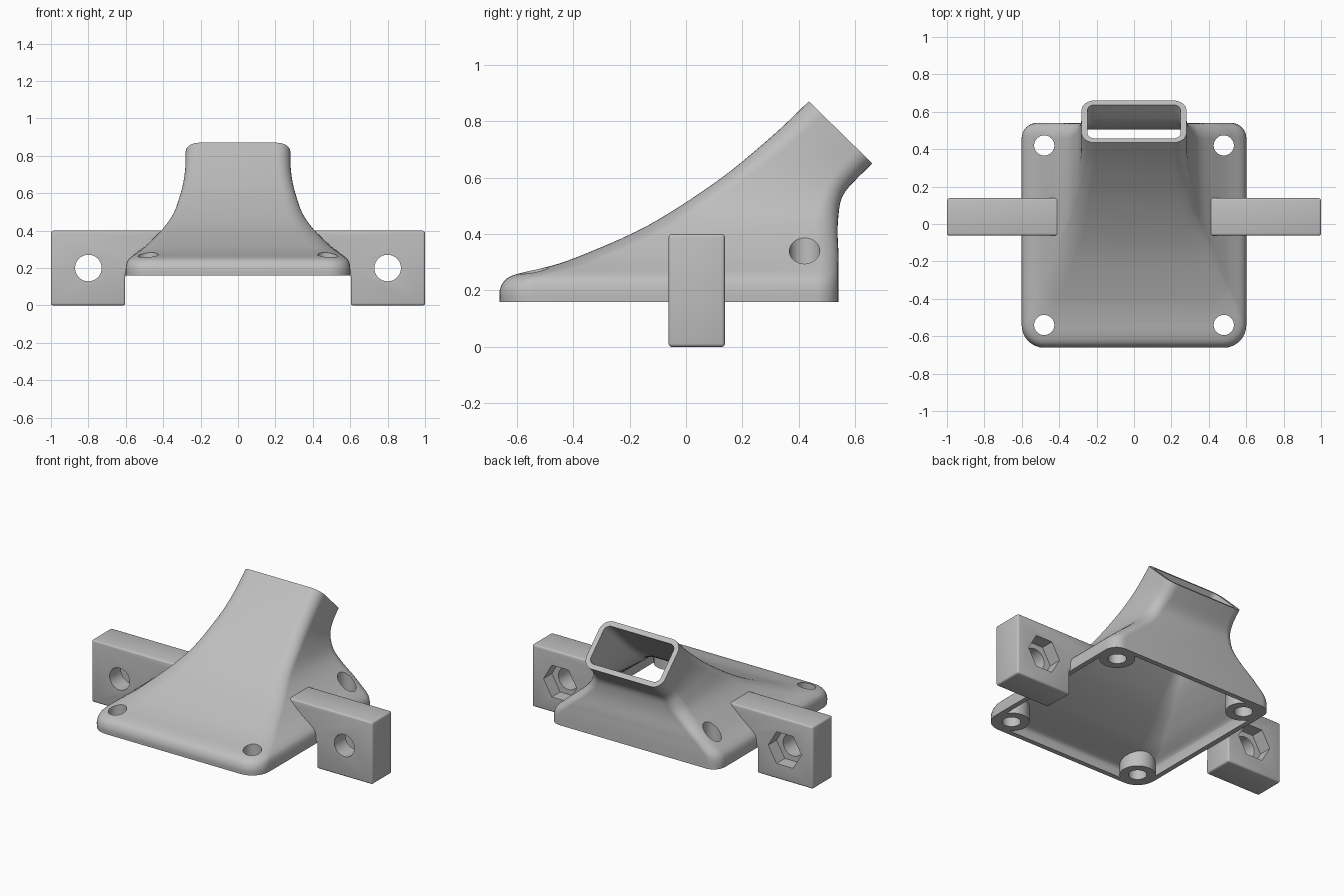
import bpy, bmesh, math
from mathutils import Vector, Matrix

if "Cube" in bpy.data.objects:
    bpy.data.objects.remove(bpy.data.objects["Cube"])

grey = bpy.data.materials.new("plain grey")
grey.diffuse_color = (0.52, 0.52, 0.52, 1)
grey.use_nodes = True
grey.node_tree.nodes["Principled BSDF"].inputs["Base Color"].default_value = grey.diffuse_color

WALL = 0.032
# duct stations: front y, front z, back y, back z, half width, front radius, back radius
STATIONS = [
    (-.66, .16, .54, .16, .60, .12, .08),
    (-.66, .20, .54, .20, .60, .12, .08),
    (-.642, .236, .54, .235, .592, .12, .08),
    (-.60, .258, .54, .262, .572, .12, .08),
    (-.494, .283, .54, .295, .535, .11, .08),
    (-.389, .317, .54, .335, .49, .10, .08),
    (-.18, .407, .537, .405, .405, .09, .08),
    (-.025, .496, .54, .465, .345, .08, .08),
    (.13, .602, .549, .52, .31, .07, .07),
    (.232, .684, .57, .558, .292, .07, .07),
    (.334, .773, .607, .598, .282, .07, .07),
    (.435, .87, .66, .65, .28, .07, .07),
]


def to_object(bm, name):
    bmesh.ops.recalc_face_normals(bm, faces=bm.faces)
    me = bpy.data.meshes.new(name)
    bm.to_mesh(me)
    bm.free()
    me.materials.append(grey)
    ob = bpy.data.objects.new(name, me)
    bpy.context.collection.objects.link(ob)
    return ob


def activate(ob):
    bpy.ops.object.select_all(action='DESELECT')
    ob.select_set(True)
    bpy.context.view_layer.objects.active = ob


def apply_mod(ob, kind, **settings):
    mod = ob.modifiers.new(kind.lower(), kind)
    for key, val in settings.items():
        setattr(mod, key, val)
    activate(ob)
    bpy.ops.object.modifier_apply(modifier=mod.name)


def subtract(ob, cutter):
    apply_mod(ob, 'BOOLEAN', operation='DIFFERENCE', solver='EXACT', object=cutter)


def cylinder(name, radius, depth, matrix, sides=40):
    bm = bmesh.new()
    bmesh.ops.create_cone(bm, cap_ends=True, segments=sides, radius1=radius,
                          radius2=radius, depth=depth, matrix=matrix)
    return to_object(bm, name)


def smooth_stations(steps=4):
    """Spline through the stations."""
    rows = [Vector(r) for r in STATIONS]
    out = []
    for i in range(len(rows) - 1):
        b, c = rows[i], rows[i + 1]
        a = rows[i - 1] if i else b * 2 - c
        d = rows[i + 2] if i + 2 < len(rows) else c * 2 - b
        for k in range(steps):
            t = k / steps
            out.append((b * 2 + (c - a) * t + (a * 2 - b * 5 + c * 4 - d) * t ** 2
                        + (b * 3 - a - c * 3 + d) * t ** 3) / 2)
    return out + [rows[-1]]


def section(row, n=8):
    """Rounded rectangle lying in the tilted plane from front to back."""
    fy, fz, by, bz, w, rf, rb = row
    front, back = Vector((0, fy, fz)), Vector((0, by, bz))
    length = (back - front).length
    along = (back - front) / length
    pts = []
    for cx, cv, r, start in ((w - rb, length - rb, rb, 0), (rb - w, length - rb, rb, 90),
                             (rf - w, rf, rf, 180), (w - rf, rf, rf, 270)):
        for k in range(n + 1):
            a = math.radians(start + 90 * k / n)
            pts.append(front + along * (cv + r * math.sin(a))
                       + Vector((cx + r * math.cos(a), 0, 0)))
    return pts


def duct_solid(name, inset=0):
    bm = bmesh.new()
    rings = [[bm.verts.new(p) for p in section(r)] for r in smooth_stations()]
    n = len(rings[0])
    for lo, hi in zip(rings, rings[1:]):
        for k in range(n):
            bm.faces.new((lo[k], lo[(k + 1) % n], hi[(k + 1) % n], hi[k]))
    if inset:
        bm.normal_update()
        moves = [(v, v.normal.copy()) for v in bm.verts]
        for v, normal in moves:
            v.co -= normal * inset
        for v in rings[0]:
            v.co.z = 0.14
        for v in rings[-1]:
            v.co += Vector((0, .03, .03))
    bm.faces.new(rings[0][::-1])
    bm.faces.new(rings[-1])
    return to_object(bm, name)


# hollow duct with screw bosses left standing inside the corners
duct = duct_solid("duct")
core = duct_solid("duct_core", WALL)
bossed_core = duct_solid("bossed_core", WALL)
helpers = [core, bossed_core]
corners = [(x, y) for x in (-.48, .48) for y in (-.54, .42)]
for x, y in corners:
    boss = cylinder("boss", .105, .6, Matrix.Translation((x, y, .38)))
    subtract(bossed_core, boss)
    helpers.append(boss)
subtract(duct, bossed_core)

# screw holes
for x, y in corners:
    hole = cylinder("screw_hole", .054, .6, Matrix.Translation((x, y, .38)))
    subtract(duct, hole)
    helpers.append(hole)

# mounting arms with bolt hole and hexagonal nut pocket at the back
ARM = [(.40, .165), (.603, .165), (.603, 0), (1, 0), (1, .4), (.40, .4)]
Y0, Y1 = -.062, .138
arms = []
for side, label in ((-1, "left"), (1, "right")):
    bm = bmesh.new()
    face = bm.faces.new([bm.verts.new((side * x, Y0, z)) for x, z in ARM])
    new = bmesh.ops.extrude_face_region(bm, geom=[face])['geom']
    for v in new:
        if isinstance(v, bmesh.types.BMVert):
            v.co.y = Y1
    arm = to_object(bm, label + "_arm")
    apply_mod(arm, 'BEVEL', width=.012, segments=3, limit_method='ANGLE')
    turn = Matrix.Rotation(math.pi / 2, 4, 'X')
    bolt = cylinder("bolt_hole", .071, .5, Matrix.Translation((side * .8, .04, .2)) @ turn)
    # hexagon points face left and right
    nut = cylinder("nut_pocket", .118, .2, Matrix.Translation((side * .8, Y1 + .015, .2))
                   @ turn @ Matrix.Rotation(math.pi / 2, 4, 'Z'), 6)
    for cutter in (bolt, nut, core):
        subtract(arm, cutter)
    helpers += [bolt, nut]
    arms.append(arm)

for h in helpers:
    bpy.data.objects.remove(h, do_unlink=True)
for ob in [duct] + arms:
    activate(ob)
    bpy.ops.object.shade_smooth_by_angle(angle=math.radians(30))
